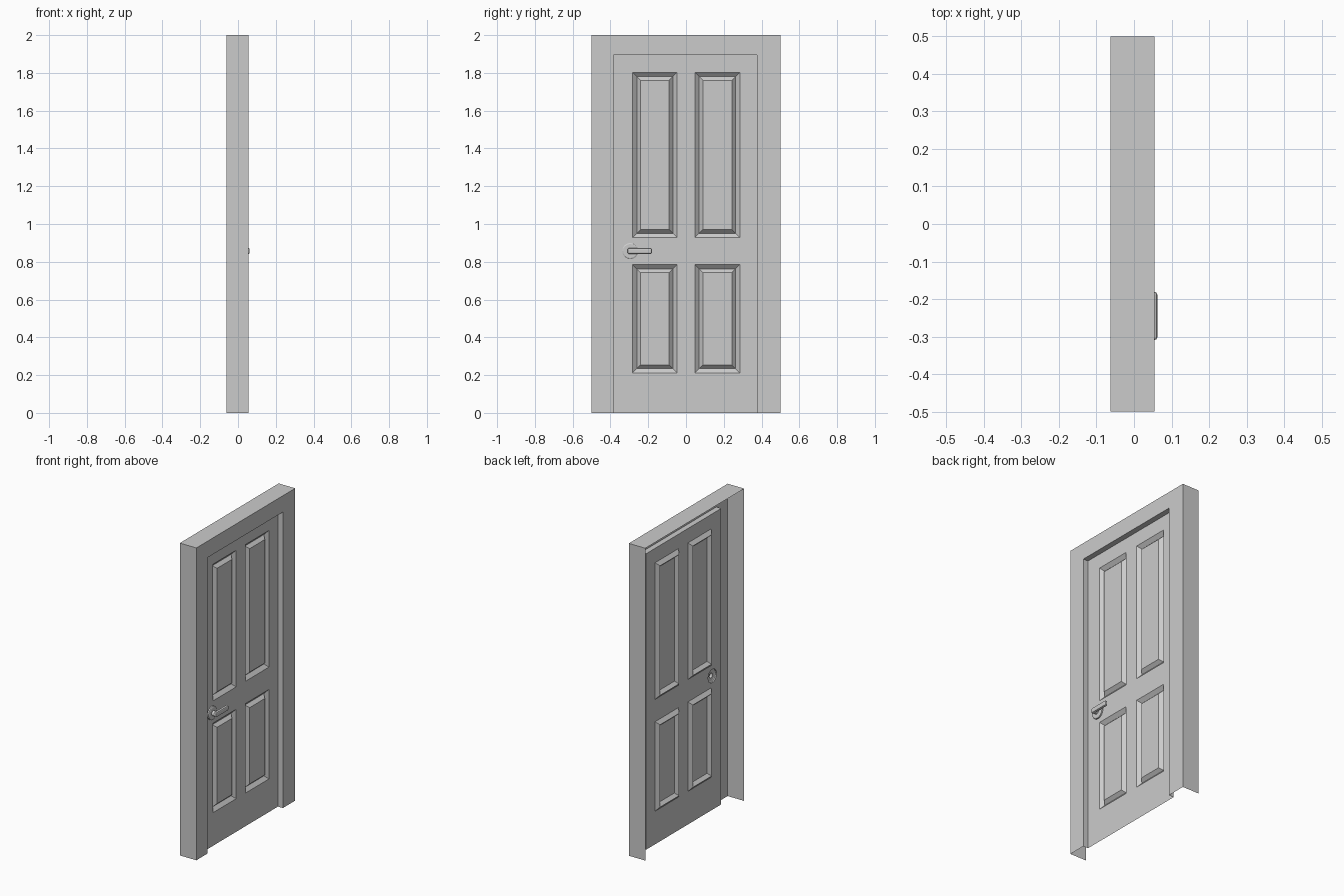
import bpy, bmesh, math

if "Cube" in bpy.data.objects:
    bpy.data.objects.remove(bpy.data.objects["Cube"])

BACK, FRONT, DOOR = -0.062, 0.055, 0.02      # x of frame rear, frame face, door sheet
Y0, Y1, TOP = -0.385, 0.376, 1.895           # door opening
HY, HZ, HR = -0.295, 0.857, 0.043            # handle centre and rosette radius
GROOVE = 0.02


def finish(name, bm):
    me = bpy.data.meshes.new(name)
    bm.to_mesh(me)
    bm.free()
    ob = bpy.data.objects.new(name, me)
    bpy.context.collection.objects.link(ob)
    return ob


def loft(name, rings, closed=True, cap=False):
    """Join successive point rings with quads, optionally filling the last one."""
    bm = bmesh.new()
    rows = [[bm.verts.new(p) for p in r] for r in rings]
    n = len(rows[0])
    for a, b in zip(rows, rows[1:]):
        for i in range(n if closed else n - 1):
            j = (i + 1) % n
            bm.faces.new((a[i], a[j], b[j], b[i]))
    if cap:
        bm.faces.new(rows[-1])
    return finish(name, bm)


def rect(x, y0, y1, z0, z1, inset=0.0):
    y0, y1, z0, z1 = y0 + inset, y1 - inset, z0 + inset, z1 - inset
    return [(x, y0, z0), (x, y1, z0), (x, y1, z1), (x, y0, z1)]


def circle(x, r, n=16):
    return [(x, HY + r * math.cos(2 * math.pi * i / n),
             HZ + r * math.sin(2 * math.pi * i / n)) for i in range(n)]


def arch(x, y0, y1, top):
    return [(x, y1, 0), (x, y1, top), (x, y0, top), (x, y0, 0)]


# Door frame: open-backed casing with a reveal down to the door
loft("door_frame", [arch(BACK, -0.5, 0.5, 2), arch(FRONT, -0.5, 0.5, 2),
                    arch(FRONT, Y0, Y1, TOP), arch(DOOR, Y0, Y1, TOP)], closed=False)

# Raised panels with a V-groove around each
panels = [(y0, y1, z0, z1) for y0, y1 in ((-0.283, -0.047), (0.047, 0.285))
          for z0, z1 in ((0.212, 0.785), (0.928, 1.803))]
for i, p in enumerate(panels):
    loft(f"door_panel_{i + 1}", [rect(DOOR, *p), rect(DOOR - GROOVE, *p, inset=0.023),
                                 rect(DOOR, *p, inset=0.042)], cap=True)

# Door sheet with openings for the panels and the handle
bm = bmesh.new()
edges = []
for ring in [rect(DOOR, Y0, Y1, 0, TOP), circle(DOOR, HR)] + [rect(DOOR, *p) for p in panels]:
    vs = [bm.verts.new(q) for q in ring]
    edges += [bm.edges.new((vs[k - 1], vs[k])) for k in range(len(vs))]
bmesh.ops.triangle_fill(bm, use_beauty=True, edges=edges, normal=(1, 0, 0))
bmesh.ops.dissolve_limit(bm, angle_limit=0.01, verts=bm.verts[:], edges=bm.edges[:])
finish("door_leaf", bm)

# Handle: rosette with stem, then the lever
loft("handle_rosette", [circle(DOOR, HR), circle(0.028, HR), circle(0.031, 0.037),
                        circle(0.031, 0.016), circle(0.05, 0.014)], cap=True)
bm = bmesh.new()
bmesh.ops.create_cube(bm, size=1)
bmesh.ops.scale(bm, vec=(0.018, 0.128, 0.032), verts=bm.verts)
bmesh.ops.translate(bm, vec=(0.053, -0.245, HZ), verts=bm.verts)
lever = finish("handle_lever", bm)
bev = lever.modifiers.new("rounded", "BEVEL")
bev.width = 0.007
bev.segments = 2
